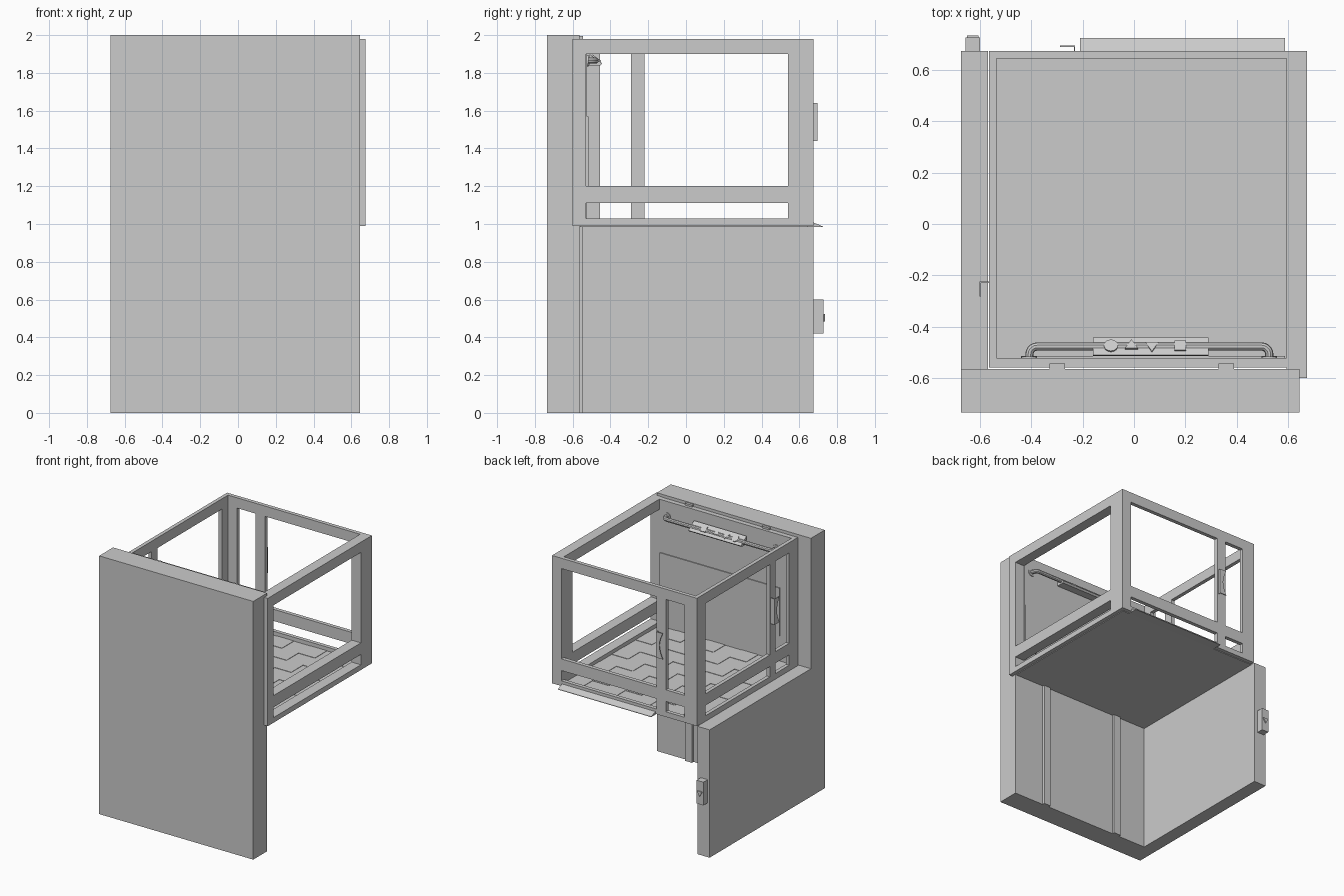
import bpy, bmesh, math
from mathutils import Matrix, Vector

if "Cube" in bpy.data.objects:
    bpy.data.objects.remove(bpy.data.objects["Cube"])


def finish(name, bm):
    bmesh.ops.recalc_face_normals(bm, faces=bm.faces)
    me = bpy.data.meshes.new(name)
    bm.to_mesh(me)
    bm.free()
    ob = bpy.data.objects.new(name, me)
    bpy.context.collection.objects.link(ob)
    return ob


def add_box(bm, x, y, z):
    size = Matrix.Diagonal((x[1] - x[0], y[1] - y[0], z[1] - z[0], 1))
    mid = Vector((sum(x) / 2, sum(y) / 2, sum(z) / 2))
    bmesh.ops.create_cube(bm, size=1, matrix=Matrix.Translation(mid) @ size)


def box(name, x, y, z):
    bm = bmesh.new()
    add_box(bm, x, y, z)
    return finish(name, bm)


def prism(name, outline, depth, matrix=Matrix()):
    """Extrude a local XY outline along local Z, then place it."""
    bm = bmesh.new()
    f = bm.faces.new([bm.verts.new((p[0], p[1], 0)) for p in outline])
    r = bmesh.ops.extrude_face_region(bm, geom=[f])
    bmesh.ops.translate(bm, vec=(0, 0, depth),
                        verts=[g for g in r['geom'] if isinstance(g, bmesh.types.BMVert)])
    bm.transform(matrix)
    return finish(name, bm)


def basis(ax, ay, az, origin):
    m = Matrix((ax, ay, az)).transposed().to_4x4()
    m.translation = origin
    return m


def window_frame(name, axis, thick, posts):
    """Upright posts joined by three horizontal rails."""
    bm = bmesh.new()

    def bar(u, z):
        if axis == 'X':
            add_box(bm, u, thick, z)
        else:
            add_box(bm, thick, u, z)
    for p in posts:
        bar(p, (0.99, 1.98))
    for a, b in zip(posts, posts[1:]):
        for z in ((0.99, 1.03), (1.11, 1.20), (1.90, 1.98)):
            bar((a[1], b[0]), z)
    return finish(name, bm)


# Shaft walls and guide rails
box("shaft_wall_front", (-0.675, 0.645), (-0.735, -0.565), (0, 2))
box("shaft_wall_left", (-0.675, -0.57), (-0.565, 0.675), (0, 0.99))
for i, x in enumerate((-0.30, 0.36)):
    box(f"guide_rail_{i}", (x - 0.03, x + 0.03), (-0.565, -0.545), (0, 1.995))

# Cabin frames
window_frame("right_frame", 'Y', (0.595, 0.675), [(-0.60, -0.53), (0.54, 0.645)])
window_frame("left_frame", 'Y', (-0.566, -0.537),
             [(-0.56, -0.455), (-0.29, -0.22), (0.57, 0.645)])
window_frame("back_frame", 'X', (0.645, 0.675),
             [(-0.566, -0.46), (-0.30, -0.22), (0.595, 0.675)])
box("cabin_panel", (-0.537, 0.595), (-0.56, -0.523), (0.99, 1.98))
box("panel_cover", (-0.44, 0.59), (-0.523, -0.516), (1.20, 1.57))

# Floor with a low staggered tread, and the entry ramp
box("floor", (-0.566, 0.645), (-0.56, 0.645), (0.985, 1.0))
bm = bmesh.new()
n = 8
sx, sy = 1.13 / n, 1.165 / n
for i in range(n):
    for j in range(n):
        if (i + j) % 2 == 0:
            x, y = -0.536 + i * sx, -0.522 + j * sy
            add_box(bm, (x, x + sx), (y, y + sy), (0.998, 1.003))
finish("floor_tread", bm)
prism("entry_ramp", [(0.645, 0.985), (0.725, 0.983), (0.725, 0.987), (0.645, 1.02)], 0.80,
      basis((0, 1, 0), (0, 0, 1), (1, 0, 0), (-0.21, 0, 0)))

# Handrail tube with bent ends
cu = bpy.data.curves.new("handrail", 'CURVE')
cu.dimensions = '3D'
cu.bevel_depth = 0.016
cu.bevel_resolution = 3
cu.use_fill_caps = True
path = []
y0, y1, r = -0.523, -0.478, 0.03
path.append((-0.408, y0))
for k in range(6):
    a = math.pi / 2 * k / 5
    path.append((-0.408 + r * (1 - math.cos(a)), y1 - r + r * math.sin(a)))
path += [(0.12 - (p[0] - 0.0), p[1]) for p in reversed(path)]
sp = cu.splines.new('POLY')
sp.points.add(len(path) - 1)
for pt, (x, y) in zip(sp.points, path):
    pt.co = (x, y, 1.865, 1)
rail = bpy.data.objects.new("handrail", cu)
bpy.context.collection.objects.link(rail)
bpy.context.view_layer.objects.active = rail
rail.select_set(True)
bpy.ops.object.convert(target='MESH')
bpy.ops.object.shade_smooth_by_angle()
for i, x in enumerate((-0.408, 0.528)):
    prism(f"rail_flange_{i}",
          [(0.03 * math.cos(t * math.pi / 8), 0.03 * math.sin(t * math.pi / 8)) for t in range(16)],
          0.006, basis((1, 0, 0), (0, 0, 1), (0, -1, 0), (x, -0.517, 1.865)))

# Wedge-shaped control box with symbol buttons
prism("control_box", [(-0.515, 1.838), (-0.455, 1.838), (-0.442, 1.85), (-0.512, 1.90)], 0.45,
      basis((0, 1, 0), (0, 0, 1), (1, 0, 0), (-0.16, 0, 0)))
up = Vector((0, -0.07, 0.05)).normalized()
out = Vector((0, 0.05, 0.07)).normalized()


def ngon(radius, sides, start):
    return [(radius * math.cos(start + 2 * math.pi * k / sides),
             radius * math.sin(start + 2 * math.pi * k / sides)) for k in range(sides)]


# up triangle, down triangle, round and square symbols
q = math.pi / 2
buttons = [("round_button", -0.09, ngon(0.027, 20, 0)),
           ("up_button", -0.01, ngon(0.029, 3, -q)),
           ("down_button", 0.07, ngon(0.029, 3, q)),
           ("square_button", 0.18, ngon(0.031, 4, q / 2))]
for name, x, shape in buttons:
    prism(name, shape, 0.007, basis((1, 0, 0), up, out, (x, -0.477, 1.875)))

# Door handles: bracket leg plus a plate with a scooped free edge
scoop = [(-0.058 + 0.03 * math.sin(math.pi * k / 8), 1.44 + 0.20 * k / 8) for k in range(9)]
plate = [(0, 1.44)] + scoop + [(0, 1.64)]
prism("back_handle_plate", plate, 0.005,
      basis((1, 0, 0), (0, 0, 1), (0, 1, 0), (-0.23, 0.691, 0)))
box("back_handle_leg", (-0.235, -0.23), (0.675, 0.694), (1.44, 1.64))
prism("left_handle_plate", plate, 0.005,
      basis((0, 1, 0), (0, 0, 1), (-1, 0, 0), (-0.597, -0.225, 0)))
box("left_handle_leg", (-0.60, -0.566), (-0.23, -0.225), (1.44, 1.64))

# Call box on the end of the left wall
box("call_box", (-0.658, -0.60), (0.675, 0.727), (0.42, 0.60))
prism("call_button", ngon(0.026, 3, -q), 0.008,
      basis((1, 0, 0), (0, 0, 1), (0, 1, 0), (-0.629, 0.727, 0.51)))
